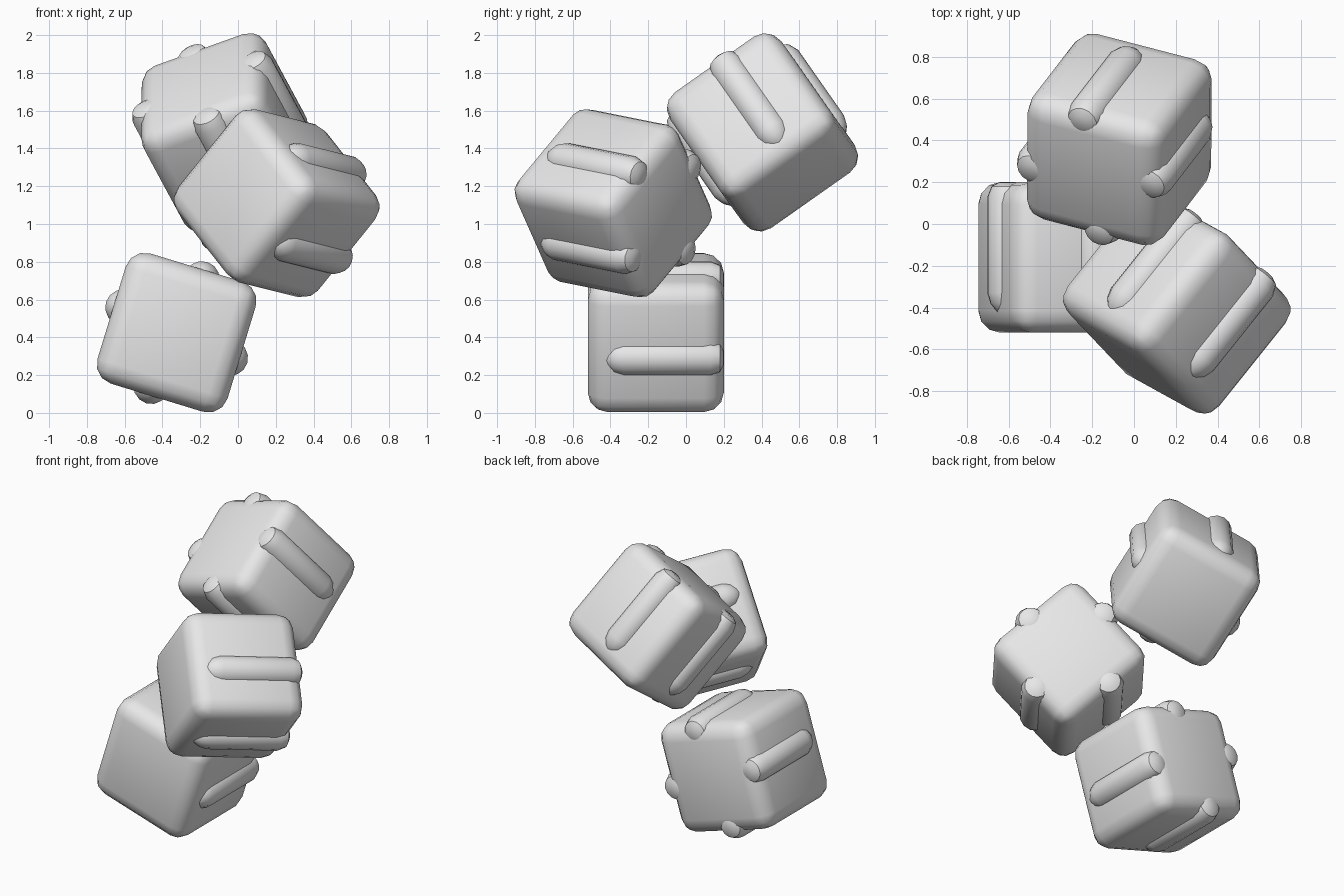
import bpy, bmesh, math
from mathutils import Matrix, Vector

if "Cube" in bpy.data.objects:
    bpy.data.objects.remove(bpy.data.objects["Cube"])

SIDE = 0.72
ROUND = 0.105
RIB_DEPTH = 0.31     # rib axis distance from the block axis
RIB_SHIFT = 0.045    # ribs sit slightly off centre, pinwheel fashion

# Single plain grey
grey = bpy.data.materials.new("plain_grey")
grey.use_nodes = True
colour = (0.8, 0.8, 0.8, 1)
grey.diffuse_color = colour
grey.node_tree.nodes["Principled BSDF"].inputs["Base Color"].default_value = colour


def add_object(name, bm, matrix):
    bmesh.ops.recalc_face_normals(bm, faces=bm.faces)
    mesh = bpy.data.meshes.new(name)
    bm.to_mesh(mesh)
    bm.free()
    mesh.materials.append(grey)
    obj = bpy.data.objects.new(name, mesh)
    bpy.context.collection.objects.link(obj)
    obj.matrix_world = matrix
    return obj


def rounded_cube():
    bm = bmesh.new()
    bmesh.ops.create_cube(bm, size=SIDE)
    bmesh.ops.bevel(bm, geom=bm.edges[:], offset=ROUND, segments=3,
                    profile=0.5, affect='EDGES')
    return bm


def rib():
    """Turned bar along z: rounded tip at one end, softened flush end."""
    profile = [(0, -0.285), (0.045, -0.265), (0.08, -0.22), (0.095, -0.17),
               (0.095, 0.29), (0.075, 0.34), (0.04, 0.358), (0, 0.358)]
    bm = bmesh.new()
    points = [bm.verts.new((r, 0, z)) for r, z in profile]
    edges = [bm.edges.new(pair) for pair in zip(points, points[1:])]
    bmesh.ops.spin(bm, geom=points + edges, cent=(0, 0, 0), axis=(0, 0, 1),
                   angle=math.tau, steps=14)
    bmesh.ops.remove_doubles(bm, verts=bm.verts[:], dist=0.0005)
    bmesh.ops.translate(bm, vec=(RIB_DEPTH, RIB_SHIFT, 0), verts=bm.verts[:])
    return bm


def frame(centre, along, side):
    """Placement whose z axis is the rib direction and x axis one ribbed side."""
    w = Vector(along).normalized()
    a = Vector(side)
    a = (a - w * a.dot(w)).normalized()
    rotation = Matrix((a, w.cross(a), w)).transposed().to_4x4()
    return Matrix.Translation(centre) @ rotation


# Three tumbled blocks: centre, rib direction, one ribbed side
blocks = {
    "lower_block": ((-0.325, -0.16, 0.425), (0, 1, 0), (0.292, 0, 0.956)),
    "middle_block": ((0.205, -0.385, 1.11), (0.617, 0.772, -0.154), (0.592, -0.326, 0.736)),
    "upper_block": ((-0.07, 0.405, 1.485), (-0.405, -0.525, 0.75), (0.915, -0.235, 0.325)),
}

made = []
for name, placement in blocks.items():
    matrix = frame(*placement)
    made.append(add_object(name, rounded_cube(), matrix))
    for k in range(4):
        turn = Matrix.Rotation(k * math.pi / 2, 4, 'Z')
        made.append(add_object(f"{name}_rib_{k + 1}", rib(), matrix @ turn))

# Smooth shading
bpy.ops.object.select_all(action='DESELECT')
for obj in made:
    obj.select_set(True)
bpy.context.view_layer.objects.active = made[0]
bpy.ops.object.shade_smooth_by_angle(angle=math.radians(40))
